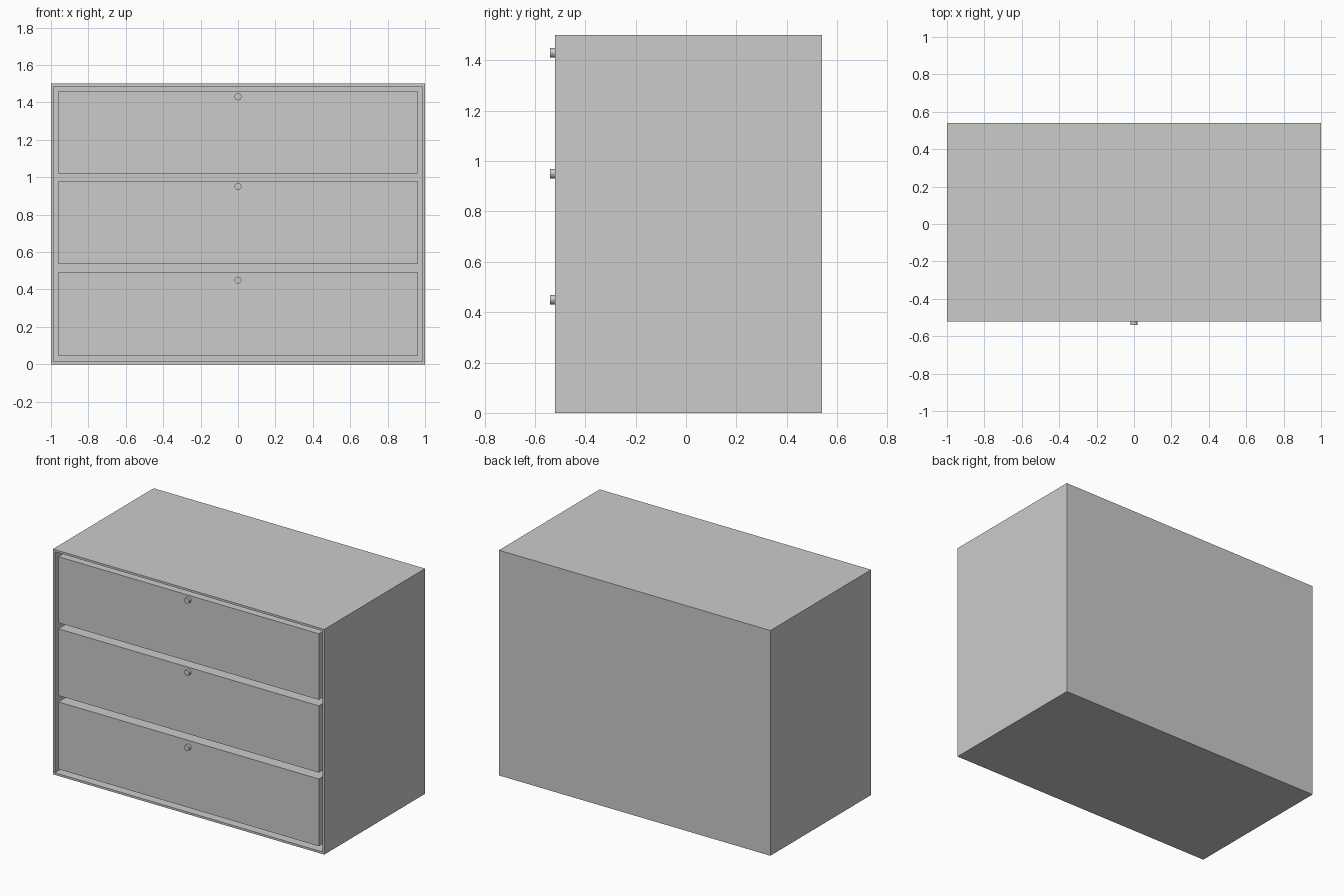
import bpy, bmesh
from mathutils import Matrix, Vector

if "Cube" in bpy.data.objects:
    bpy.data.objects.remove(bpy.data.objects["Cube"])


def box(name, x, y, z, open_front=False):
    """Box from (min, max) ranges."""
    bm = bmesh.new()
    bmesh.ops.create_cube(bm, size=1)
    for v in bm.verts:
        v.co = Vector([r[0] if c < 0 else r[1] for c, r in zip(v.co, (x, y, z))])
    if open_front:
        # Rim around the front opening, then push the panel back as a cavity
        front = min(bm.faces, key=lambda f: f.calc_center_median().y)
        front.normal_update()
        bmesh.ops.inset_region(bm, faces=[front], thickness=0.02)
        res = bmesh.ops.extrude_discrete_faces(bm, faces=[front])
        bmesh.ops.translate(bm, verts=res["faces"][0].verts, vec=(0, 1.04, 0))
    bmesh.ops.recalc_face_normals(bm, faces=bm.faces)
    mesh = bpy.data.meshes.new(name)
    bm.to_mesh(mesh)
    bm.free()
    ob = bpy.data.objects.new(name, mesh)
    bpy.context.collection.objects.link(ob)
    return ob


FRONT, BACK = -0.52, 0.54

# Hollow cabinet shell
box("cabinet_shell", (-1, 1), (FRONT, BACK), (0, 1.5), open_front=True)

# Drawers, each with a small round knob near its top edge
drawers = [(0.045, 0.493, 0.45), (0.535, 0.98, 0.95), (1.02, 1.46, 1.43)]
for i, (z0, z1, knob_z) in enumerate(drawers, 1):
    box(f"drawer_{i}", (-0.96, 0.96), (FRONT, 0.50), (z0, z1))
    bpy.ops.mesh.primitive_cylinder_add(
        vertices=12, radius=0.019, depth=0.03,
        location=(0, FRONT - 0.005, knob_z), rotation=(1.5707963, 0, 0))
    knob = bpy.context.object
    knob.name = f"knob_{i}"
    bpy.ops.object.shade_smooth_by_angle()
